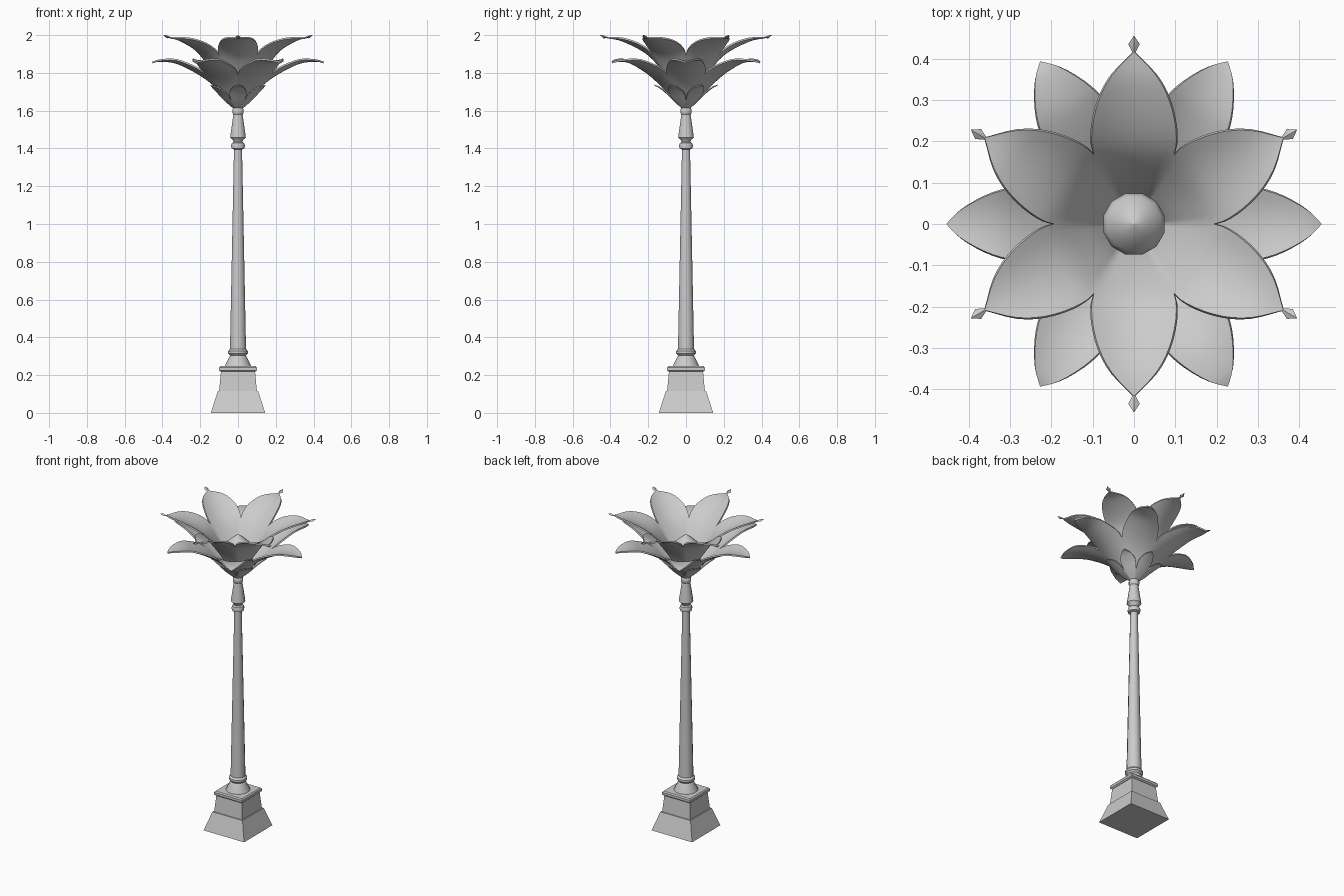
import bpy, bmesh
from math import sin, cos, pi, tan, sqrt, radians
from mathutils import Matrix, Vector

if "Cube" in bpy.data.objects:
    bpy.data.objects.remove(bpy.data.objects["Cube"], do_unlink=True)

stone = bpy.data.materials.new("light_grey")
stone.use_nodes = True
grey = (0.6, 0.6, 0.6, 1)
stone.diffuse_color = grey
stone.node_tree.nodes["Principled BSDF"].inputs["Base Color"].default_value = grey


def finish(name, bm, thickness=0, angle=35):
    """Turn a bmesh into a shaded object, optionally thickened."""
    bmesh.ops.remove_doubles(bm, verts=bm.verts, dist=0.0005)
    bmesh.ops.recalc_face_normals(bm, faces=bm.faces)
    mesh = bpy.data.meshes.new(name)
    bm.to_mesh(mesh)
    bm.free()
    mesh.materials.append(stone)
    obj = bpy.data.objects.new(name, mesh)
    bpy.context.collection.objects.link(obj)
    bpy.ops.object.select_all(action='DESELECT')
    obj.select_set(True)
    bpy.context.view_layer.objects.active = obj
    if thickness:
        mod = obj.modifiers.new("thickness", 'SOLIDIFY')
        mod.thickness = thickness
        mod.offset = 0
        bpy.ops.object.modifier_apply(modifier=mod.name)
    bpy.ops.object.shade_smooth_by_angle(angle=radians(angle))
    return obj


def lathe(name, profile, sides=12, angle=35):
    """Stack rings of (radius, height) and cap both ends."""
    bm = bmesh.new()
    scale = sqrt(2) if sides == 4 else 1
    rings = []
    for r, z in profile:
        turn = [2 * pi * (i + 0.5) / sides for i in range(sides)]
        rings.append([bm.verts.new((r * scale * cos(a), r * scale * sin(a), z)) for a in turn])
    for low, high in zip(rings, rings[1:]):
        for i in range(sides):
            j = (i + 1) % sides
            bm.faces.new((low[i], low[j], high[j], high[i]))
    bm.faces.new(rings[0][::-1])
    bm.faces.new(rings[-1])
    return finish(name, bm, angle=angle)


def smooth_path(points, steps=3):
    """Pass a smooth curve through the control points."""
    pts = [Vector(p) for p in points]
    pts = [2 * pts[0] - pts[1]] + pts + [2 * pts[-1] - pts[-2]]
    out = []
    for a, b, c, d in zip(pts, pts[1:], pts[2:], pts[3:]):
        for k in range(steps):
            t = k / steps
            out.append(b + 0.5 * t * (c - a + t * (2 * a - 5 * b + 4 * c - d + t * (3 * (b - c) + d - a))))
    return out + [pts[-2]]


def petal_tier(name, spine, first_angle, cup, thickness):
    """Six cupped petals; spine holds (radius, height, half width)."""
    bm = bmesh.new()
    cols = 8
    path = smooth_path(spine)
    for k in range(6):
        spin = Matrix.Rotation(radians(first_angle + 60 * k), 3, 'Z')
        rows = []
        for r, z, w in path:
            w = max(0, min(w, r * tan(pi / 6)))
            side = [w * (2 * i / cols - 1) for i in range(cols + 1)]
            rows.append([bm.verts.new(spin @ Vector((r, s, z + cup * s * s))) for s in side])
        for a, b in zip(rows, rows[1:]):
            for i in range(cols):
                bm.faces.new((a[i], b[i], b[i + 1], a[i + 1]))
    return finish(name, bm, thickness, 50)


# Square pedestal
lathe("plinth", [(0.144, 0), (0.107, 0.115)], 4)
lathe("pedestal_block", [(0.1, 0.115), (0.09, 0.222)], 4)
lathe("pedestal_cap", [(0.092, 0.218), (0.1, 0.225), (0.1, 0.24), (0.094, 0.247)], 4)

# Round column
lathe("column_foot", [(0.072, 0.245), (0.068, 0.256), (0.043, 0.305)])
lathe("foot_ring", [(0.043, 0.303), (0.054, 0.315), (0.054, 0.328), (0.043, 0.34)])
lathe("shaft", [(0.044, 0.335), (0.022, 1.4)])
lathe("neck_ring", [(0.022, 1.395), (0.036, 1.4), (0.038, 1.415), (0.034, 1.428), (0.024, 1.435)])
lathe("vase", [(0.024, 1.43), (0.027, 1.442), (0.043, 1.458), (0.04, 1.48), (0.025, 1.58)])
lathe("top_ring", [(0.024, 1.577), (0.031, 1.587), (0.031, 1.605), (0.024, 1.618)])
lathe("flower_stem", [(0.024, 1.615), (0.03, 1.645)])

# Flower tiers
petal_tier("upper_petals", [(0.018, 1.63, 0.02), (0.06, 1.70, 0.05), (0.1, 1.775, 0.075),
                            (0.17, 1.87, 0.1), (0.23, 1.918, 0.103), (0.3, 1.955, 0.087),
                            (0.36, 1.978, 0.055), (0.418, 1.987, 0)], 30, 2.5, 0.009)
petal_tier("lower_petals", [(0.018, 1.62, 0.02), (0.06, 1.665, 0.05), (0.12, 1.73, 0.08),
                            (0.2, 1.79, 0.104), (0.3, 1.843, 0.087), (0.36, 1.86, 0.068),
                            (0.42, 1.863, 0.034), (0.453, 1.855, 0)], 0, 2.5, 0.009)
petal_tier("small_petals", [(0.018, 1.612, 0.02), (0.06, 1.65, 0.035), (0.1, 1.69, 0.045),
                            (0.14, 1.722, 0.028), (0.167, 1.735, 0)], 30, 3, 0.006)

# Pointed tips on the upper petals
bm = bmesh.new()
for k in range(6):
    spin = Matrix.Rotation(radians(30 + 60 * k), 3, 'Z')
    inner, outer = [bm.verts.new(spin @ Vector(p)) for p in ((0.408, 0, 1.985), (0.456, 0, 2.0))]
    waist = [bm.verts.new(spin @ Vector((0.435, 0.014 * cos(a), 1.991 + 0.008 * sin(a))))
             for a in (0, pi / 2, pi, 3 * pi / 2)]
    for i in range(4):
        for end in (inner, outer):
            bm.faces.new((waist[i], waist[(i + 1) % 4], end))
finish("petal_tips", bm)

# Central bud
lathe("bud", [(0.015, 1.64), (0.05, 1.73), (0.072, 1.79), (0.077, 1.81),
              (0.068, 1.83), (0.035, 1.86), (0.001, 1.885)], 12, 60)
